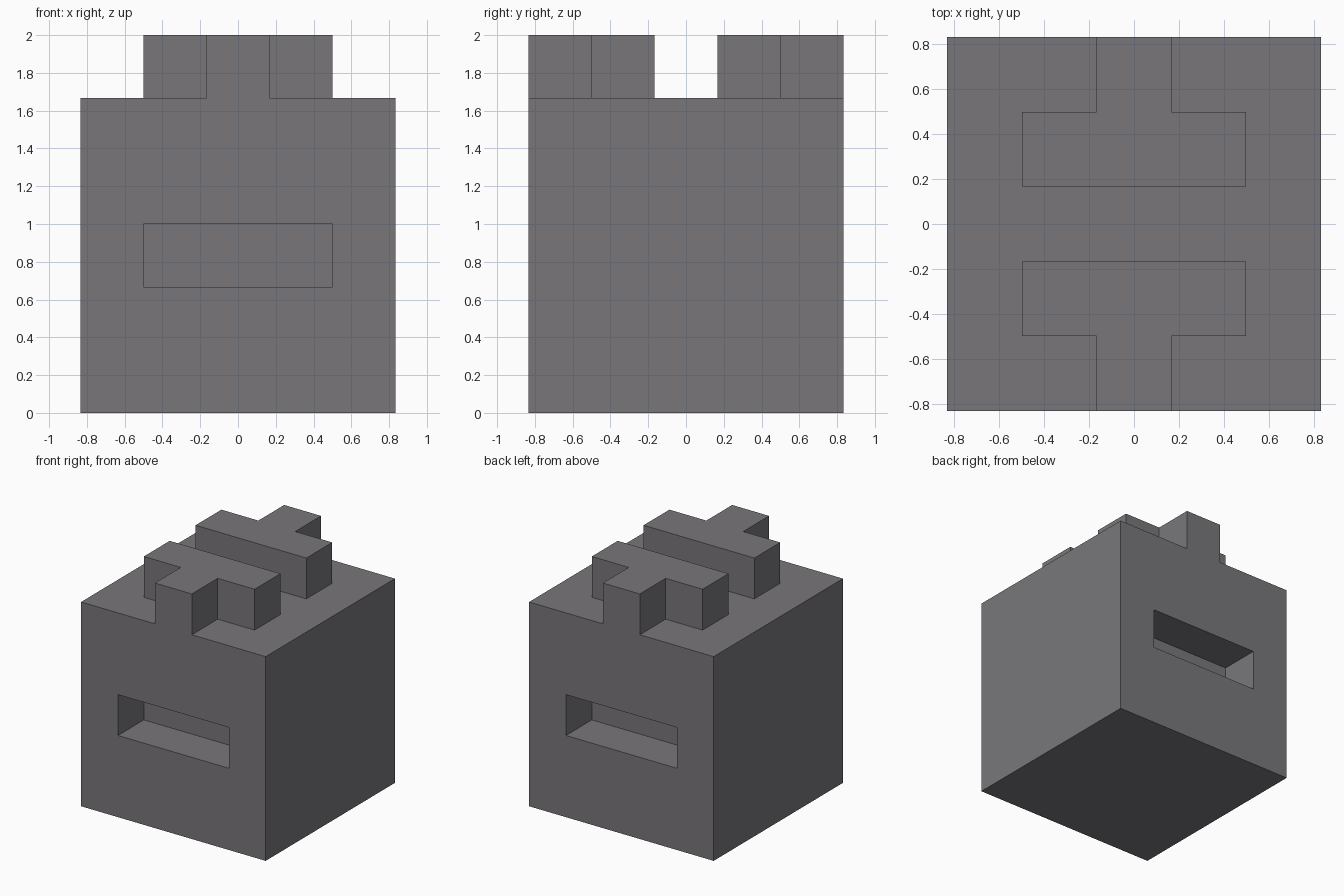
import bpy
import bmesh

default = bpy.data.objects.get("Cube")
if default:
    bpy.data.objects.remove(default, do_unlink=True)

U = 1 / 3             # the model sits on a grid of thirds
HALF = 2.5 * U        # half width of the body
TOP = 5 * U           # height of the body

stone = bpy.data.materials.new("warm grey")
stone.use_nodes = True
grey = (0.19, 0.183, 0.193, 1)
stone.diffuse_color = grey
stone.node_tree.nodes["Principled BSDF"].inputs["Base Color"].default_value = grey


def extrude_outline(name, outline, z0, z1):
    """Closed prism from a plan outline."""
    bm = bmesh.new()
    base = bm.faces.new([bm.verts.new((x, y, z0)) for x, y in outline])
    grown = bmesh.ops.extrude_face_region(bm, geom=[base], use_keep_orig=True)
    for v in grown["geom"]:
        if isinstance(v, bmesh.types.BMVert):
            v.co.z = z1
    bmesh.ops.recalc_face_normals(bm, faces=bm.faces)
    mesh = bpy.data.meshes.new(name)
    bm.to_mesh(mesh)
    bm.free()
    mesh.materials.append(stone)
    obj = bpy.data.objects.new(name, mesh)
    bpy.context.collection.objects.link(obj)
    return obj


def rectangle(x, y0, y1):
    return [(-x, y0), (x, y0), (x, y1), (-x, y1)]


# Main block
body = extrude_outline("body", rectangle(HALF, -HALF, HALF), 0, TOP)

for side, s in (("front", -1), ("back", 1)):
    # Recessed slot, one unit deep
    cutter = extrude_outline(side + "_slot_cutter",
                             rectangle(1.5 * U, s * 1.5 * U, s * (HALF + 0.2)), 2 * U, 3 * U)
    cutter.hide_render = True
    cutter.hide_viewport = True
    cutter.display_type = 'WIRE'
    cut = body.modifiers.new(side + "_slot", 'BOOLEAN')
    cut.operation = 'DIFFERENCE'
    cut.solver = 'EXACT'
    cut.object = cutter

    # T-shaped stud: crossbar near the middle, stem flush with the body face
    half = [(U / 2, HALF), (U / 2, 1.5 * U), (1.5 * U, 1.5 * U), (1.5 * U, U / 2)]
    outline = half + [(-x, y) for x, y in reversed(half)]
    extrude_outline(side + "_stud", [(x, s * y) for x, y in outline], TOP, 6 * U)
